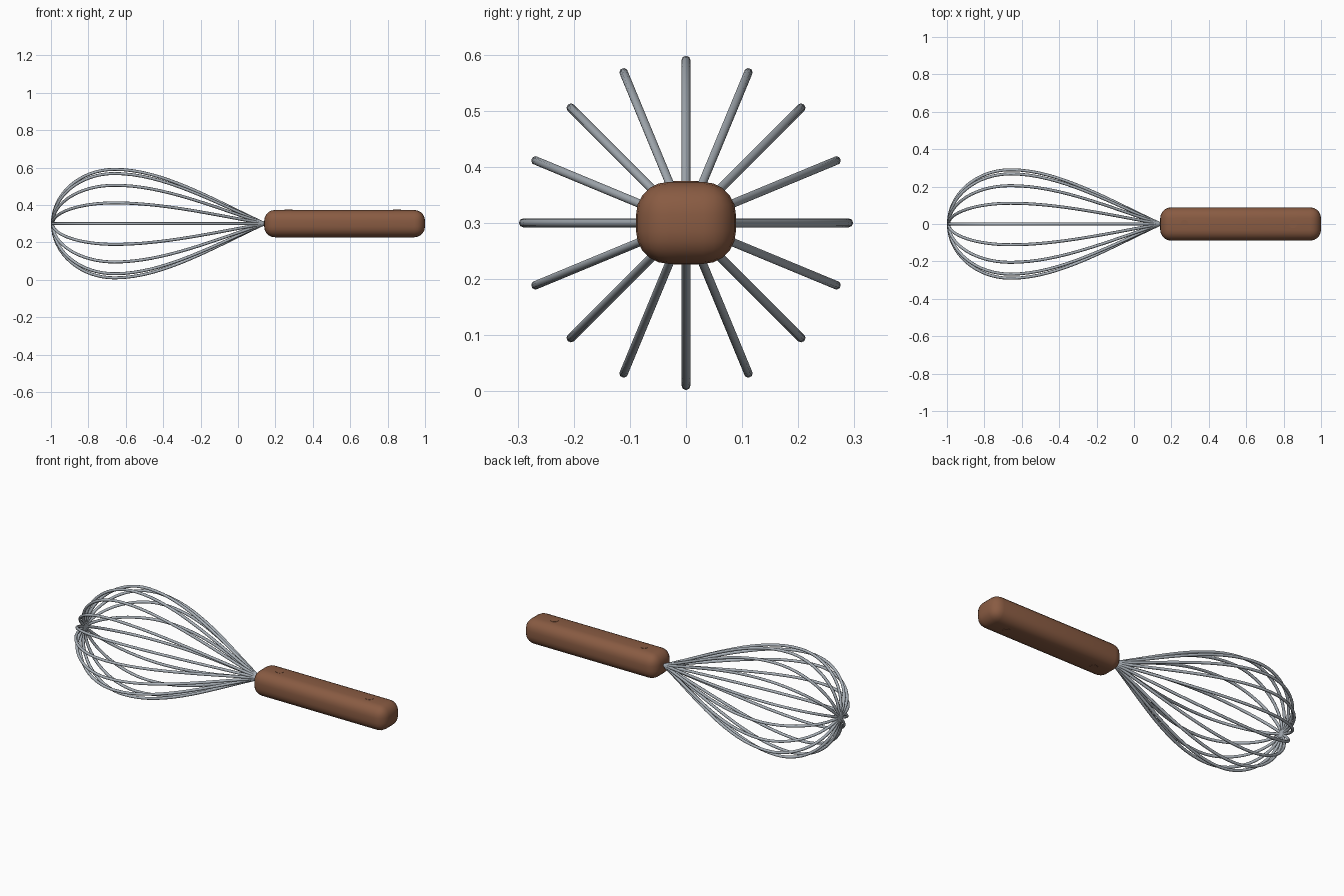
import bpy
import bmesh
import math
from mathutils import Matrix, Vector

cube = bpy.data.objects.get("Cube")
if cube:
    bpy.data.objects.remove(cube, do_unlink=True)

AXIS = 0.3        # height of the long axis
WIRE = 0.008      # wire radius
LOOPS = 8


def material(name, rgb):
    m = bpy.data.materials.new(name)
    m.use_nodes = True
    col = (*rgb, 1.0)
    m.diffuse_color = col
    m.node_tree.nodes["Principled BSDF"].inputs["Base Color"].default_value = col
    return m


steel = material("steel grey", (0.40, 0.44, 0.48))
wood = material("warm brown", (0.25, 0.105, 0.055))


def select_only(ob):
    bpy.ops.object.select_all(action='DESELECT')
    ob.select_set(True)
    bpy.context.view_layer.objects.active = ob


def mesh_object(name, bm, mat):
    me = bpy.data.meshes.new(name)
    bm.to_mesh(me)
    bm.free()
    me.materials.append(mat)
    ob = bpy.data.objects.new(name, me)
    bpy.context.collection.objects.link(ob)
    return ob


# Half of a teardrop loop: (left handle, point, right handle) as (x, radius)
half = [((-0.13, 0.125), (0.15, -0.003), (0.15, -0.003)),
        ((-0.843, 0.29), (-0.66, 0.29), (-0.40, 0.29))]
tip = ((-0.992, -0.16), (-0.992, 0.0), (-0.992, 0.16))
mirrored = [tuple((x, -r) for x, r in knot) for knot in half]
# knots run handle -> peak -> tip -> mirrored peak -> handle
knots = [half[0][::-1], half[1][::-1], tip[::-1], mirrored[1], mirrored[0]]


def wire_loop(name, angle):
    cu = bpy.data.curves.new(name, 'CURVE')
    cu.dimensions = '3D'
    cu.resolution_u = 16
    cu.bevel_depth = WIRE
    cu.bevel_resolution = 2
    cu.use_fill_caps = True
    sp = cu.splines.new('BEZIER')
    sp.bezier_points.add(len(knots) - 1)
    for bp, knot in zip(sp.bezier_points, knots):
        bp.handle_left_type = bp.handle_right_type = 'FREE'
        place = [Vector((x, r * math.cos(angle), AXIS + r * math.sin(angle)))
                 for x, r in knot]
        bp.handle_left, bp.co, bp.handle_right = place
    cu.materials.append(steel)
    ob = bpy.data.objects.new(name, cu)
    bpy.context.collection.objects.link(ob)
    select_only(ob)
    bpy.ops.object.convert(target='MESH')
    bpy.ops.object.shade_smooth()


for i in range(LOOPS):
    wire_loop(f"wire_loop_{i + 1}", math.pi * i / LOOPS)

# Rounded handle
bm = bmesh.new()
bmesh.ops.create_cube(bm, size=1.0)
bmesh.ops.scale(bm, vec=(0.86, 0.178, 0.146), verts=bm.verts)
bmesh.ops.translate(bm, vec=(0.57, 0, AXIS), verts=bm.verts)
handle = mesh_object("handle", bm, wood)
bevel = handle.modifiers.new("rounding", 'BEVEL')
bevel.width = 0.058
bevel.segments = 5
select_only(handle)
bpy.ops.object.shade_smooth()

# Flush pins running through the handle
for name, x in (("front_pin", 0.27), ("rear_pin", 0.85)):
    bm = bmesh.new()
    bmesh.ops.create_cone(bm, cap_ends=True, segments=20, radius1=0.022,
                          radius2=0.022, depth=0.149,
                          matrix=Matrix.Translation((x, 0, AXIS)))
    pin = mesh_object(name, bm, wood)
    select_only(pin)
    bpy.ops.object.shade_smooth_by_angle()
